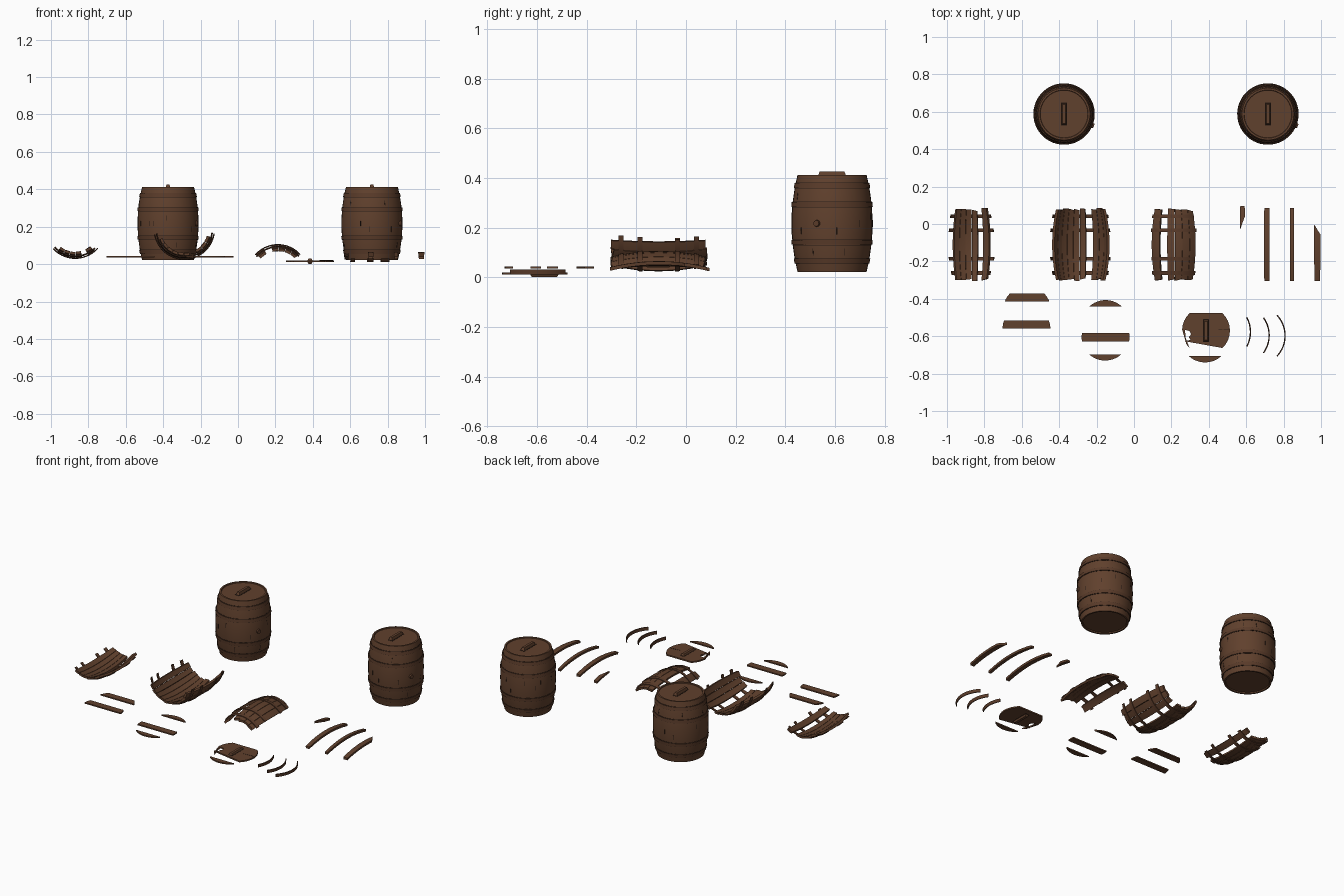
import bpy, bmesh, math, random
from mathutils import Matrix, Vector

if "Cube" in bpy.data.objects:
    bpy.data.objects.remove(bpy.data.objects["Cube"], do_unlink=True)
random.seed(4)


def material(name, colour):
    m = bpy.data.materials.new(name)
    m.use_nodes = True
    m.diffuse_color = (*colour, 1)
    bsdf = next(n for n in m.node_tree.nodes if n.type == 'BSDF_PRINCIPLED')
    bsdf.inputs["Base Color"].default_value = (*colour, 1)
    bsdf.inputs["Roughness"].default_value = 0.9
    return m


WOOD = material("brown wood", (0.118, 0.052, 0.026))
HOOP = material("hoop brown", (0.1, 0.043, 0.022))
DARK = material("dark groove", (0.022, 0.012, 0.008))

HALF = 0.195                        # half the barrel height
HOOPS = (-0.152, -0.076, 0.076, 0.152)


def radius(t):
    return 0.163 - 0.024 * (t / HALF) ** 2


def finish(bm, name, mat, matrix, smooth=True):
    bmesh.ops.recalc_face_normals(bm, faces=bm.faces)
    mesh = bpy.data.meshes.new(name)
    bm.to_mesh(mesh)
    bm.free()
    mesh.materials.append(mat)
    ob = bpy.data.objects.new(name, mesh)
    bpy.context.collection.objects.link(ob)
    ob.matrix_world = matrix
    if smooth:
        bpy.context.view_layer.objects.active = ob
        ob.select_set(True)
        bpy.ops.object.shade_smooth_by_angle(angle=math.radians(35))
        ob.select_set(False)
    return ob


def place(x, y, z, tip=0, turn=0):
    return (Matrix.Translation((x, y, z)) @ Matrix.Rotation(math.radians(turn), 4, 'Z')
            @ Matrix.Rotation(math.radians(tip), 4, 'X'))


def shell(name, mat, matrix, a0, a1, t0, t1, proud=0.0, thick=0.014, cut0=0.0, cut1=0.0):
    """Curved piece of barrel wall; cut0 and cut1 slant its ends."""
    full = a1 - a0 >= 360
    na = max(1, round((a1 - a0) / 7))
    nt = max(1, round((t1 - t0) / 0.035))
    bm = bmesh.new()

    def sheet(depth):
        rows = []
        for i in range(na if full else na + 1):
            u = i / na
            a = math.radians(a0 + (a1 - a0) * u)
            row = []
            for j in range(nt + 1):
                lo, hi = t0 + cut0 * u, t1 - cut1 * u
                t = lo + (hi - lo) * j / nt
                r = radius(t) + proud - depth
                row.append(bm.verts.new((r * math.sin(a), -r * math.cos(a), t)))
            rows.append(row)
        if full:
            rows.append(rows[0])
        return rows

    out, inn = sheet(0), sheet(thick)
    for i in range(na):
        for j in range(nt):
            for s in (out, inn):
                bm.faces.new((s[i][j], s[i + 1][j], s[i + 1][j + 1], s[i][j + 1]))
        for j in (0, nt):
            bm.faces.new((out[i][j], out[i + 1][j], inn[i + 1][j], inn[i][j]))
    if not full:
        for i in (0, na):
            for j in range(nt):
                bm.faces.new((out[i][j], out[i][j + 1], inn[i][j + 1], inn[i][j]))
    return finish(bm, name, mat, matrix)


def slab(name, mat, points, thick, matrix):
    """Flat board from an outline."""
    bm = bmesh.new()
    face = bm.faces.new([bm.verts.new((x, y, 0)) for x, y in points])
    top = bmesh.ops.extrude_face_region(bm, geom=[face])
    bmesh.ops.translate(bm, vec=(0, 0, thick),
                        verts=[v for v in top["geom"] if isinstance(v, bmesh.types.BMVert)])
    return finish(bm, name, mat, matrix, False)


def lid_outline(y0, y1, r=0.128, steps=8):
    """Outline of a round lid between two parallel cuts."""
    a0, a1 = (math.asin(max(-1, min(1, y / r))) for y in (y0, y1))
    arc = [a0 + (a1 - a0) * i / steps for i in range(steps + 1)]
    right = [(r * math.cos(a), r * math.sin(a)) for a in arc]
    left = [(-x, y) for x, y in reversed(right) if x > 0.001]
    return right + [p for p in left if p not in right]


def handle(name, matrix):
    bm = bmesh.new()
    bmesh.ops.create_cube(bm, size=1)
    for v in bm.verts:
        top = v.co.z > 0
        v.co = Vector((v.co.x * (0.016 if top else 0.026),
                       v.co.y * (0.1 if top else 0.115), 0.018 if top else 0))
    finish(bm, name, WOOD, matrix, False)
    w, l = 0.016, 0.061
    slab(name + "_outline", DARK, [(-w, -l), (w, -l), (w, l), (-w, l)], 0.001, matrix)


def hoop(name, matrix, a0, a1, t):
    shell(name, HOOP, matrix, a0, a1, t - 0.01, t + 0.01, 0.004, 0.005)


# Whole barrels
def barrel(name, x, y):
    m = place(x, y, 0.217)
    bm = bmesh.new()
    profile = [(0, -0.188), (0.127, -0.188), (0.129, -HALF)]
    profile += [(radius(t), t) for t in (HALF * (i / 6 - 1) for i in range(13))]
    profile += [(0.129, HALF), (0.127, 0.19), (0, 0.19)]
    verts = [bm.verts.new((r, 0, z)) for r, z in profile]
    edges = [bm.edges.new(p) for p in zip(verts, verts[1:])]
    bmesh.ops.spin(bm, geom=verts + edges, axis=(0, 0, 1), cent=(0, 0, 0),
                   angle=math.tau, steps=40)
    bmesh.ops.remove_doubles(bm, verts=bm.verts, dist=0.0001)
    finish(bm, name + "_body", WOOD, m)
    for k, t in enumerate(HOOPS):
        hoop(f"{name}_hoop_{k}", m, 0, 360, t)
        for s in (-1, 1):
            e = t + s * 0.0112
            shell(f"{name}_hoop_edge_{k}", DARK, m, 0, 360, e - 0.001, e + 0.001, 0.001, 0.003)
    # short cracks along the grain
    for k in range(16):
        a, t = k * 22.5 + random.uniform(-8, 8), random.choice((-0.03, 0.0, 0.03, 0.11, -0.115))
        shell(f"{name}_crack", DARK, m, a, a + 0.9, t - 0.014, t + 0.014, 0.001, 0.003)
    handle(name + "_handle", m @ place(0, 0, 0.19))
    # bung in the side
    bm = bmesh.new()
    bmesh.ops.create_cone(bm, cap_ends=True, segments=12, radius1=0.015, radius2=0.012, depth=0.016)
    aim = Matrix.Rotation(math.radians(-22), 4, 'Z') @ Matrix.Translation((0.164, 0, 0))
    finish(bm, name + "_bung", HOOP, m @ aim @ Matrix.Rotation(math.pi / 2, 4, 'Y'))


barrel("left_barrel", 0.716, 0.588)
barrel("right_barrel", -0.374, 0.588)


# Broken barrel walls lying on the ground
def wreck(name, matrix, groups, reach):
    for a0, a1 in groups:
        n = max(1, round((a1 - a0) / 14))
        step = (a1 - a0) / n
        for i in range(n):
            a = a0 + i * step
            e0, e1 = random.uniform(0, 0.01), random.uniform(0, 0.01)
            shell(name + "_stave", WOOD, matrix, a + 0.4, a + step - 0.4, e0 - HALF, HALF - e1,
                  0, 0.014, random.uniform(-0.003, 0.008), random.uniform(-0.003, 0.008))
    for t in HOOPS:
        hoop(name + "_hoop", matrix, -reach + random.uniform(-1, 7),
             reach - random.uniform(-1, 7), t)


wreck("shallow_wreck", place(-0.87, -0.11, 0.192, 90), [(-38, 14), (25, 40)], 49)
wreck("deep_wreck", place(-0.287, -0.11, 0.187, 90), [(-68, 12), (27, 74)], 82)
wreck("arched_wreck", place(0.213, -0.11, -0.057, -90), [(-47, -28), (-13, 46)], 50)

# Loose staves
for name, x, width, t0, t1, c0, c1 in (
        ("short_stave", 0.58, 10, 0.08, 0.205, 0.07, 0),
        ("wide_stave", 0.71, 11, -HALF, HALF, 0, 0),
        ("narrow_stave", 0.845, 8, -HALF, HALF, 0, 0),
        ("snapped_stave", 0.98, 12, -HALF, 0.105, 0, 0.05)):
    flip = -1 if name == "snapped_stave" else 1
    shell(name, WOOD, place(x, -0.11, -0.098, -90), -width / 2, width / 2, t0, t1, 0, 0.014, c0, c1)

# Loose hoop pieces
for k, (x, y, spread) in enumerate(((0.625, -0.577, 29), (0.725, -0.595, 36), (0.81, -0.597, 43))):
    hoop(f"hoop_piece_{k}", place(x - 0.163, y, 0.097, 0, 90), -spread, spread, -0.076)

# Loose lid boards
for name, x, y, z, y0, y1 in (
        ("upper_board", -0.572, -0.461, 0.036, 0.047, 0.09),
        ("inner_board", -0.575, -0.562, 0.036, 0.003, 0.047),
        ("top_end_board", -0.152, -0.535, 0.036, 0.095, 0.128),
        ("middle_board", -0.152, -0.605, 0.036, -0.022, 0.022),
        ("bottom_end_board", -0.154, -0.602, 0.036, -0.128, -0.095),
        ("lid_end_board", 0.38, -0.612, 0.012, -0.128, -0.095)):
    slab(name, WOOD, lid_outline(y0, y1), 0.008, place(x, y, z))

# Broken lid with a notch on one side and a handle on each face
lid = place(0.385, -0.57, 0.011)
outline = [p for p in lid_outline(-0.093, 0.093) if p[0] > 0 or not -0.07 < p[1] < 0.01]
notch = [(-0.128, 0.008), (-0.088, -0.002), (-0.08, -0.02), (-0.092, -0.035),
         (-0.083, -0.05), (-0.118, -0.056)]
slab("broken_lid", WOOD, outline + notch, 0.009, lid)
handle("lid_handle", lid @ place(0, 0, 0.009) @ Matrix.Scale(0.6, 4, (0, 0, 1)))
handle("lid_handle_below", lid @ place(0, 0, 0, 180) @ Matrix.Scale(0.6, 4, (0, 0, 1)))
slab("lid_crack", DARK, [(0.05, 0.003), (0.122, 0.006), (0.122, 0.01)], 0.001, lid @ place(0, 0, 0.009))
